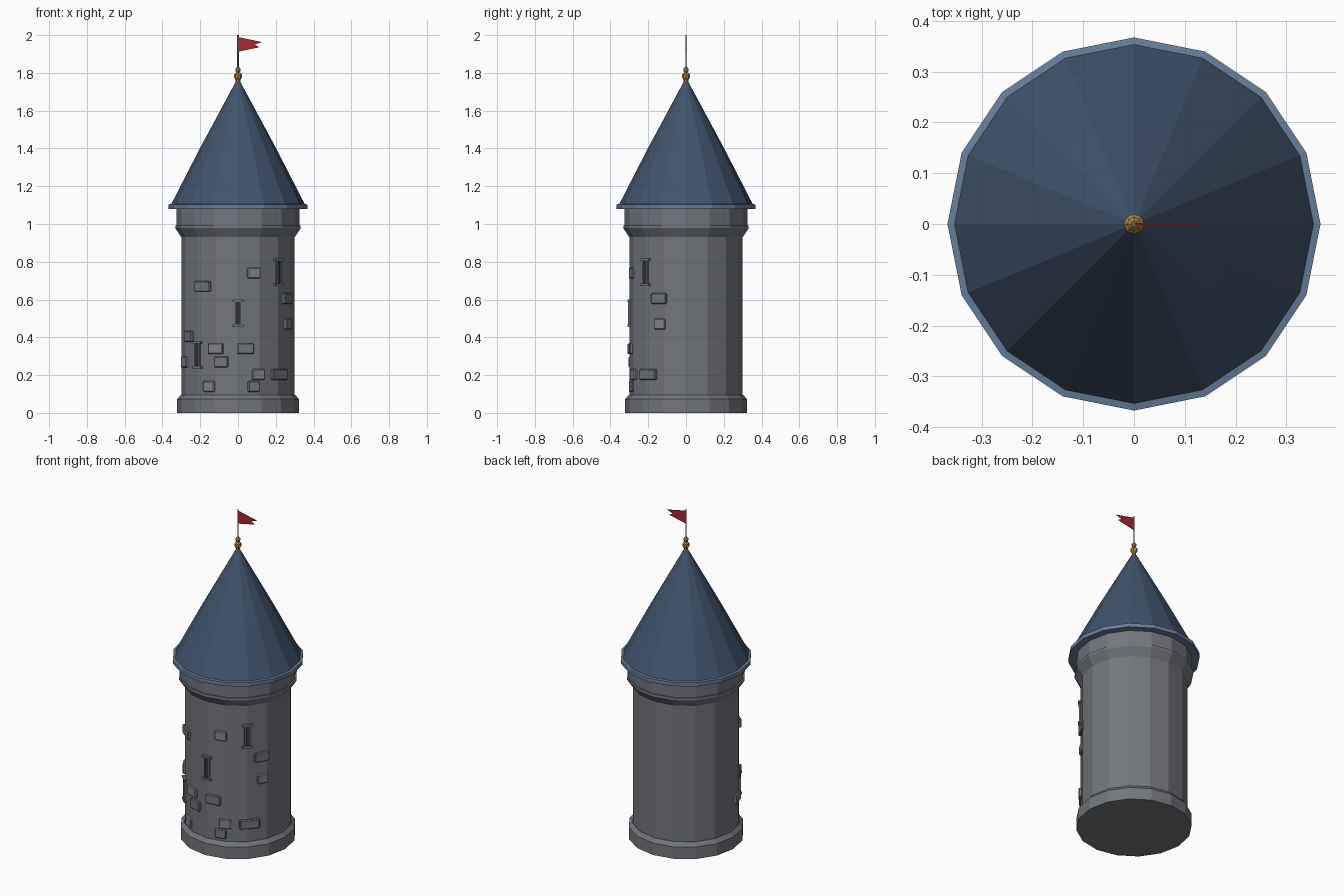
import bpy, bmesh
from math import sin, cos, pi, radians, asin, degrees
from mathutils import Matrix

if "Cube" in bpy.data.objects:
    bpy.data.objects.remove(bpy.data.objects["Cube"])


def material(name, rgb):
    m = bpy.data.materials.new(name)
    m.diffuse_color = (*rgb, 1)
    m.use_nodes = True
    m.node_tree.nodes["Principled BSDF"].inputs["Base Color"].default_value = m.diffuse_color
    return m


STONE = material("stone", (0.17, 0.18, 0.20))
PALE = material("pale_stone", (0.22, 0.23, 0.25))
DARK = material("dark_slit", (0.03, 0.03, 0.04))
BLUE = material("roof_blue", (0.05, 0.09, 0.15))
TRIM = material("trim_blue", (0.13, 0.21, 0.33))
GOLD = material("gold", (0.45, 0.25, 0.05))
RED = material("red", (0.40, 0.02, 0.03))


def finish(name, bm, mat):
    bmesh.ops.recalc_face_normals(bm, faces=bm.faces)
    me = bpy.data.meshes.new(name)
    bm.to_mesh(me)
    bm.free()
    me.materials.append(mat)
    ob = bpy.data.objects.new(name, me)
    bpy.context.collection.objects.link(ob)
    return ob


def lathe(name, profile, sides, mat):
    """Spin (radius, z) points about z; radius 0 becomes a single point."""
    bm = bmesh.new()
    rings = []
    for r, z in profile:
        n = 1 if r == 0 else sides
        rings.append([bm.verts.new((r * cos(2 * pi * i / sides), r * sin(2 * pi * i / sides), z))
                      for i in range(n)])
    for a, b in zip(rings, rings[1:]):
        for i in range(sides):
            j = (i + 1) % sides
            quad = [a[i % len(a)], a[j % len(a)], b[j % len(b)], b[i % len(b)]]
            bm.faces.new(list(dict.fromkeys(quad)))
    for ring in (rings[0], rings[-1]):
        if len(ring) > 1:
            bm.faces.new(ring)
    return finish(name, bm, mat)


def wall_box(name, angle, z, width, height, inner, outer, mat, bevel=0):
    """Box set into the wall at an angle (degrees), from inner to outer radius."""
    bm = bmesh.new()
    place = (Matrix.Rotation(radians(angle), 4, 'Z')
             @ Matrix.Translation(((inner + outer) / 2, 0, z))
             @ Matrix.Diagonal((outer - inner, width, height, 1)))
    bmesh.ops.create_cube(bm, size=1, matrix=place)
    if bevel:
        bmesh.ops.bevel(bm, geom=bm.edges[:], offset=bevel, segments=1, affect='EDGES')
    return finish(name, bm, mat)


# Tower wall: plinth, shaft and flared collar
lathe("tower_wall", [(0.322, 0), (0.322, 0.073), (0.302, 0.096), (0.30, 0.096), (0.30, 0.93),
                     (0.332, 0.978), (0.332, 0.993), (0.325, 0.993), (0.325, 1.08)], 16, STONE)

# Roof with eave band
lathe("roof_eave", [(0.367, 1.08), (0.367, 1.103), (0.352, 1.106)], 16, TRIM)
lathe("roof", [(0.354, 1.104), (0.202, 1.40), (0, 1.775)], 16, BLUE)

# Finial and flagpole
lathe("finial", [(0.012, 1.745), (0.012, 1.762), (0.02, 1.775), (0.02, 1.79), (0.009, 1.803),
                 (0.014, 1.812), (0.014, 1.82), (0.006, 1.831)], 8, GOLD)
lathe("flagpole", [(0.004, 1.80), (0.004, 2.0)], 6, STONE)

# Swallow-tailed flag
bm = bmesh.new()
outline = [(0, 1.99), (0.127, 1.963), (0.088, 1.95), (0.113, 1.936), (0, 1.912)]
face = bm.faces.new([bm.verts.new((x, -0.002, z)) for x, z in outline])
ext = bmesh.ops.extrude_face_region(bm, geom=[face], use_keep_orig=True)
bmesh.ops.translate(bm, vec=(0, 0.004, 0),
                    verts=[v for v in ext["geom"] if isinstance(v, bmesh.types.BMVert)])
finish("flag", bm, RED)

# Arrow slits with lintel and sill, rising round the front
for i, (angle, z) in enumerate([(-135, 0.307), (-90, 0.527), (-45, 0.745)]):
    wall_box(f"slit_{i}", angle, z, 0.028, 0.13, 0.28, 0.304, DARK)
    for part, s in (("sill", -1), ("lintel", 1)):
        wall_box(f"slit_{part}_{i}", angle, z + s * 0.066, 0.058, 0.012, 0.28, 0.311, STONE)
    for part, s in (("left", -1), ("right", 1)):
        wall_box(f"slit_{part}_jamb_{i}", angle, z, 0.006, 0.125, 0.28, 0.307, STONE).location = (
            -s * 0.014 * sin(radians(angle)), s * 0.014 * cos(radians(angle)), 0)

# Raised stones: front x position, z, width
stones = [(-0.19, 0.67, 0.105), (0.085, 0.74, 0.07), (0.265, 0.605, 0.09), (0.268, 0.47, 0.065),
          (-0.264, 0.405, 0.08), (-0.12, 0.34, 0.085), (0.04, 0.34, 0.092), (-0.286, 0.27, 0.085),
          (-0.09, 0.27, 0.078), (0.11, 0.203, 0.07), (0.223, 0.203, 0.115), (-0.155, 0.14, 0.07),
          (0.085, 0.14, 0.065)]
for i, (x, z, w) in enumerate(stones):
    angle = degrees(asin(x / 0.302)) - 90
    wall_box(f"raised_stone_{i}", angle, z, w, 0.057, 0.28, 0.307, PALE if i % 2 else STONE, 0.005)
